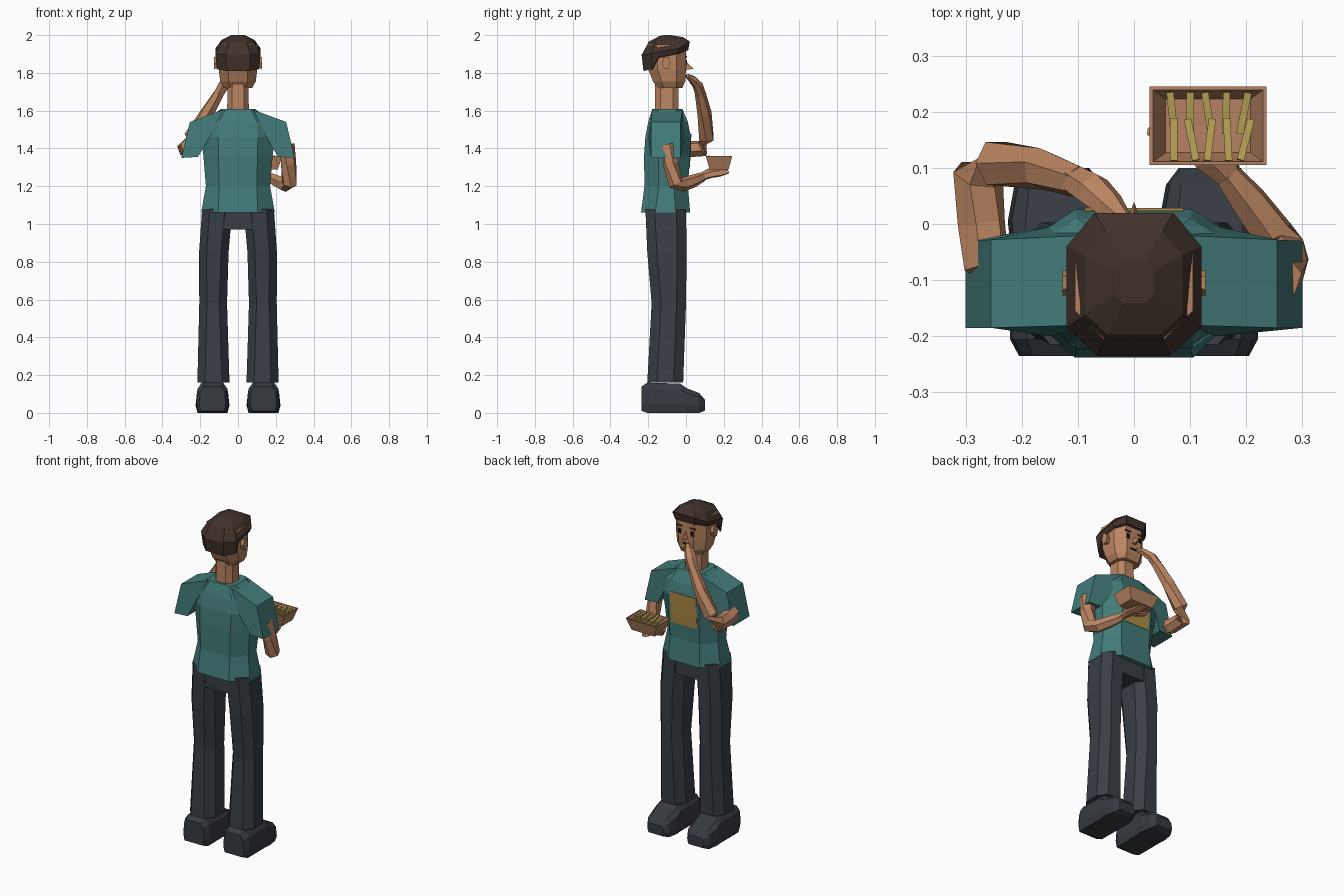
import bpy, bmesh, math
from mathutils import Vector


def mat(name, rgb):
    m = bpy.data.materials.new(name)
    m.diffuse_color = (*rgb, 1)
    return m


SKIN = mat("skin", (0.50, 0.235, 0.12))
TEAL = mat("teal_cloth", (0.055, 0.20, 0.19))
DARK = mat("dark_trousers", (0.040, 0.049, 0.061))
SHOE = mat("shoe_grey", (0.036, 0.043, 0.053))
HAIR = mat("brown_hair", (0.052, 0.031, 0.024))
FRY = mat("fry_yellow", (0.48, 0.36, 0.09))
PRINT = mat("print_ochre", (0.42, 0.26, 0.065))
CARD = mat("cardboard", (0.46, 0.225, 0.12))
INK = mat("eye_dark", (0.01, 0.008, 0.008))


def mesh(name, verts, faces, material):
    bm = bmesh.new()
    vs = [bm.verts.new(v) for v in verts]
    for f in faces:
        bm.faces.new([vs[i] for i in f])
    bmesh.ops.recalc_face_normals(bm, faces=bm.faces)
    me = bpy.data.meshes.new(name)
    bm.to_mesh(me)
    bm.free()
    me.materials.append(material)
    ob = bpy.data.objects.new(name, me)
    bpy.context.collection.objects.link(ob)
    return ob


def loft(name, rings, material, caps=True):
    n = len(rings[0])
    faces = []
    for r in range(len(rings) - 1):
        for i in range(n):
            j = (i + 1) % n
            faces.append((r * n + i, r * n + j, (r + 1) * n + j, (r + 1) * n + i))
    if caps:
        faces += [tuple(range(n)), tuple(range((len(rings) - 1) * n, len(rings) * n))]
    return mesh(name, [v for r in rings for v in r], faces, material)


def octagon(x0, x1, y0, y1, z, cx, cy):
    return [(x0 + cx, y0, z), (x1 - cx, y0, z), (x1, y0 + cy, z), (x1, y1 - cy, z),
            (x1 - cx, y1, z), (x0 + cx, y1, z), (x0, y1 - cy, z), (x0, y0 + cy, z)]


def limb(name, path, material, sides=6):
    """Tube through (x, y, z, radius, flatten) stations, mitred at the bends."""
    pts = [Vector(p[:3]) for p in path]
    rings = []
    for i, p in enumerate(path):
        t = (pts[min(i + 1, len(pts) - 1)] - pts[max(i - 1, 0)]).normalized()
        u = t.cross(Vector((0.3, 0.2, 1))).normalized()
        v = t.cross(u)
        rings.append([pts[i] + p[3] * (u * math.cos(a) + v * math.sin(a) * p[4])
                      for a in (2 * math.pi * k / sides for k in range(sides))])
    return loft(name, rings, material)


def box(name, centre, size, material, turn=0.0, tilt=0.0):
    x, y, z = (s / 2 for s in size)
    ob = loft(name, [[(-x, -y, h), (x, -y, h), (x, y, h), (-x, y, h)] for h in (-z, z)], material)
    ob.location = centre
    ob.rotation_euler = (tilt, 0, turn)
    return ob


# Shirt body: half width, back, front, height, corner cut in x and y
shirt = [(.195, -.238, .022, 1.06, .09, .075), (.17, -.22, .010, 1.20, .07, .075),
         (.183, -.222, .022, 1.36, .08, .075), (.195, -.215, .026, 1.46, .09, .06),
         (.18, -.20, .010, 1.54, .08, .05), (.09, -.178, -.02, 1.61, .025, .03)]
loft("shirt", [octagon(-w, w, b, f, z, cx, cy) for w, b, f, z, cx, cy in shirt], TEAL)

# Chest print follows the slope of the front panel
loft("chest_print", [[(-.088, .0195 + d, 1.36), (-.088, .0235 + d, 1.48), (.088, .0235 + d, 1.48), (.088, .0195 + d, 1.36)]
                     for d in (0, .005)], PRINT)
loft("chest_print_lower", [[(-.088, .014 + d, 1.29), (-.088, .0195 + d, 1.36), (.088, .0195 + d, 1.36), (.088, .014 + d, 1.29)]
                           for d in (0, .005)], PRINT)

for side, s in (("left", 1), ("right", -1)):
    # Sleeve: x-z outline, deeper where it meets the body
    outline = [(.08, 1.605, -.18, -.02), (.255, 1.54, -.185, -.028), (.30, 1.35, -.185, -.03),
               (.212, 1.355, -.185, -.03), (.15, 1.46, -.20, -.005)]
    loft(side + "_sleeve", [[(s * p[0], p[k], p[1]) for p in outline] for k in (2, 3)], TEAL)

    # Trouser leg
    leg = [(.045, .215, -.205, -.015, .16), (.058, .205, -.182, 0, .58),
           (.05, .206, -.205, .003, .85), (.03, .19, -.215, 0, 1.08)]
    loft(side + "_trouser_leg", [octagon(*sorted((s * a, s * b)), y0, y1, z, .04, .05)
                                 for a, b, y0, y1, z in leg], DARK)

    # Shoe: sections from heel to toe
    shoe = [(-.235, .07, .01, .14), (-.205, .086, 0, .16), (-.03, .086, 0, .155),
            (.005, .09, 0, .13), (.07, .078, 0, .105), (.10, .055, .012, .07)]
    loft(side + "_shoe", [[(s * .135 + w * k, y, lo + (hi - lo) * h)
                           for k, h in ((-.88, 0), (.88, 0), (1, .3), (.92, .8), (.65, 1),
                                        (-.65, 1), (-.92, .8), (-1, .3))]
                          for y, w, lo, hi in shoe], SHOE)

    # Ear, eye and brow
    loft(side + "_ear", [[(s * x, -.105 + r * math.cos(a), 1.853 + 1.6 * r * math.sin(a))
                          for a in (k * math.pi / 3 for k in range(6))]
                         for x, r in ((.09, .018), (.127, .023))], SKIN)
    box(side + "_eye", (s * .042, .001, 1.853), (.016, .008, .028), INK)
    box(side + "_brow", (s * .044, .001, 1.886), (.036, .008, .009), HAIR)

# Hips between the legs
loft("hips", [octagon(-w, w, -.21, -.004, z, .03, .05) for w, z in ((.11, .97), (.14, 1.08))], DARK)

# Neck and head
loft("neck", [octagon(-w, w, -.165, -.04, z, .025, .03) for w, z in ((.058, 1.57), (.055, 1.75))], SKIN)
head = [(.075, -.15, -.02, 1.72, .03), (.094, -.175, -.004, 1.755, .045),
        (.102, -.20, 0, 1.82, .05), (.105, -.205, 0, 1.95, .05)]
loft("head", [octagon(-w, w, b, f, z, c, c) for w, b, f, z, c in head], SKIN)
mesh("nose", [(-.015, -.004, 1.815), (.015, -.004, 1.815), (0, -.004, 1.865), (0, .04, 1.822)],
     [(0, 1, 2), (0, 1, 3), (1, 2, 3), (2, 0, 3)], SKIN)
box("mouth", (0, -.001, 1.783), (.045, .008, .008), INK)


# Hair cap: low at the nape, cut up above the ears, swept over the brow
def hair_ring(scale, heights, shift=0.0):
    half = [(.065, -.235), (.12, -.185), (.12, -.15), (.12, -.04), (.07, .02)]
    pts = [(x, y, z) for (x, y), z in zip(half, heights)]
    pts += [(-x, y, z) for x, y, z in reversed(pts)]
    return [(x * scale, -.10 + (y + .10) * scale + shift, z) for x, y, z in pts]


loft("hair", [hair_ring(.88, (1.815, 1.82, 1.88, 1.90, 1.92)),
              hair_ring(.93, (1.81, 1.82, 1.885, 1.905, 1.92)),
              hair_ring(1, (1.895, 1.90, 1.91, 1.93, 1.967)),
              hair_ring(.72, (1.965, 1.965, 1.965, 1.975, 1.988)),
              hair_ring(.3, (1.995, 1.998, 2, 2, 1.998))], HAIR)

# Right arm: bent upward with the hand at the mouth
limb("right_arm", [(-.262, -.08, 1.41, .042, 1), (-.272, 0, 1.395, .044, 1),
                   (-.278, .088, 1.40, .046, 1), (-.245, .108, 1.455, .044, 1),
                   (-.165, .098, 1.585, .038, 1), (-.098, .075, 1.695, .029, 1)], SKIN)
limb("right_hand", [(-.105, .078, 1.685, .028, 1), (-.075, .062, 1.735, .034, .8),
                    (-.045, .035, 1.765, .028, .8), (-.015, .006, 1.785, .014, .8)], SKIN)

# Left arm: bent forward with the hand under the tray
limb("left_arm", [(.258, -.095, 1.42, .042, 1), (.268, -.08, 1.32, .042, 1),
                  (.272, -.055, 1.215, .041, 1), (.25, -.02, 1.207, .038, 1),
                  (.205, .04, 1.228, .034, 1), (.165, .09, 1.25, .025, 1)], SKIN)
limb("left_hand", [(.17, .085, 1.25, .025, .8), (.145, .125, 1.268, .045, .45),
                   (.125, .17, 1.274, .048, .4), (.11, .22, 1.28, .03, .35)], SKIN)
limb("left_thumb", [(.11, .14, 1.268, .02, .7), (.055, .155, 1.28, .016, .8),
                    (.03, .165, 1.315, .011, .8)], SKIN)


# Food tray: outer wall, rim, inner wall and floor in one shell
def tray_ring(w, d, z):
    return [(.132 + a * w, .175 + b * d, z) for a, b in ((-1, -1), (1, -1), (1, 1), (-1, 1))]


loft("tray", [tray_ring(.078, .05, 1.288), tray_ring(.104, .07, 1.36),
              tray_ring(.098, .064, 1.36), tray_ring(.076, .048, 1.305)], CARD)

# Fries: two crossing rows
turns = ((.1, .0), (0, .2), (.15, -.12), (-.03, .05), (-.2, -.25))
for i, (back, front) in enumerate(turns):
    x = .068 + i * .032
    box(f"fry_far_{i + 1}", (x, .198, 1.345), (.013, .075, .013), FRY, back, .1)
    box(f"fry_near_{i + 1}", (x + .003, .15, 1.352), (.013, .075, .013), FRY, front, -.1)
